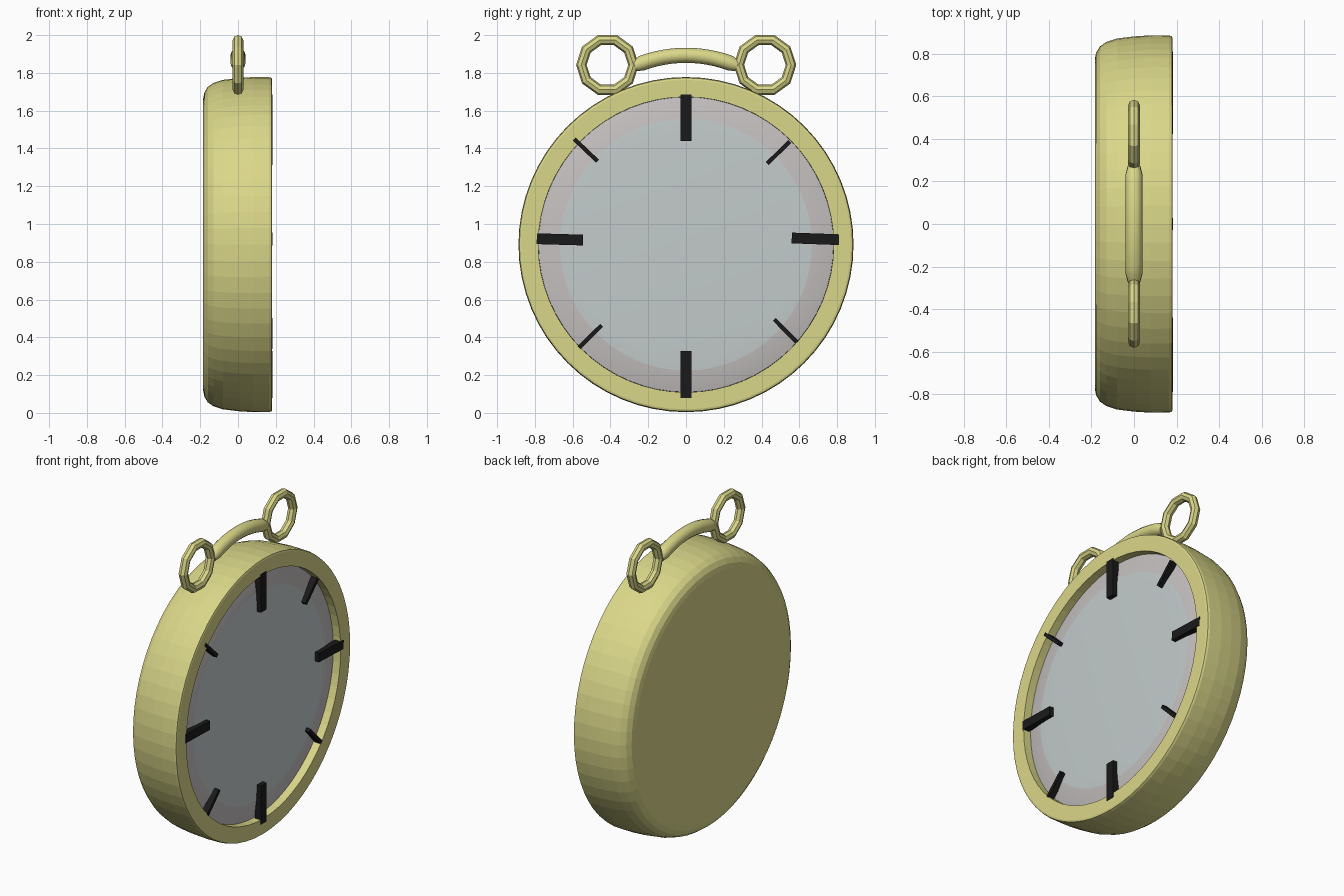
import bpy, bmesh, math
from mathutils import Matrix, Vector

if "Cube" in bpy.data.objects:
    bpy.data.objects.remove(bpy.data.objects["Cube"])

CZ = 0.891  # height of the clock's axis


def material(name, rgb):
    m = bpy.data.materials.new(name)
    m.diffuse_color = (*rgb, 1)
    m.use_nodes = True
    m.node_tree.nodes["Principled BSDF"].inputs["Base Color"].default_value = m.diffuse_color
    return m


BRASS = material("brass", (0.70, 0.68, 0.25))
RIM = material("dial_rim_grey", (0.56, 0.53, 0.53))
DIAL = material("dial_grey", (0.55, 0.60, 0.60))
BLACK = material("black", (0.01, 0.01, 0.01))


def finish(bm, name, mat, smooth=None):
    bmesh.ops.recalc_face_normals(bm, faces=bm.faces)
    me = bpy.data.meshes.new(name)
    bm.to_mesh(me)
    bm.free()
    me.materials.append(mat)
    ob = bpy.data.objects.new(name, me)
    bpy.context.collection.objects.link(ob)
    if smooth:
        bpy.ops.object.select_all(action='DESELECT')
        ob.select_set(True)
        bpy.context.view_layer.objects.active = ob
        bpy.ops.object.shade_smooth_by_angle(angle=math.radians(smooth))
    return ob


def lathe(name, profile, mat, smooth=None, steps=64):
    """Spin (x, radius) points round the clock's x axis."""
    bm = bmesh.new()
    vs = [bm.verts.new((x, 0, CZ + r)) for x, r in profile]
    es = [bm.edges.new(p) for p in zip(vs, vs[1:])]
    bmesh.ops.spin(bm, geom=vs + es, cent=(0, 0, CZ), axis=(1, 0, 0),
                   angle=2 * math.pi, steps=steps)
    bmesh.ops.remove_doubles(bm, verts=bm.verts, dist=1e-4)
    return finish(bm, name, mat, smooth)


# Case: flat back, rounded shoulder, front bezel and recessed wall
lathe("case", [(-0.184, 0), (-0.184, 0.775), (-0.178, 0.805), (-0.16, 0.835),
               (-0.13, 0.856), (-0.08, 0.872), (0, 0.882), (0.08, 0.887),
               (0.165, 0.886), (0.178, 0.882), (0.181, 0.872), (0.181, 0.782),
               (0.10, 0.782), (0.10, 0)], BRASS)

# Dial: sloped rim and flat centre
lathe("dial_rim", [(0.105, 0.782), (0.13, 0.781), (0.142, 0.73), (0.15, 0.665)], RIM, 40)
lathe("dial_centre", [(0.15, 0.667), (0.154, 0.60), (0.155, 0)], DIAL, 40)


# Hour marks: end points in (y, z) plus width
def mark(name, a, b, width):
    a, b = Vector((0, *a)), Vector((0, *b))
    d = b - a
    bm = bmesh.new()
    bmesh.ops.create_cube(bm, size=1)
    bm.transform(Matrix.Translation((a + b) / 2 + Vector((0.162, 0, 0)))
                 @ Matrix.Rotation(math.atan2(d.z, d.y), 4, 'X')
                 @ Matrix.Diagonal((0.042, d.length, width, 1)))
    finish(bm, name, BLACK)


for i, (a, b) in enumerate([((0, 1.44), (0, 1.685)), ((0.56, 0.926), (0.81, 0.917)),
                            ((0, 0.08), (0, 0.328)), ((-0.79, 0.922), (-0.545, 0.915))]):
    mark(f"quarter_mark_{i + 1}", a, b, 0.057)
for i, (a, b) in enumerate([((0.43, 1.32), (0.55, 1.437)), ((0.468, 0.495), (0.588, 0.373)),
                            ((-0.567, 0.345), (-0.447, 0.463)), ((-0.592, 1.45), (-0.468, 1.332))]):
    mark(f"small_mark_{i + 1}", a, b, 0.022)


# Ten-sided rings on top
def ring(name, y, z, major=0.138, minor=0.028, n=10, m=8):
    bm = bmesh.new()
    loops = []
    for i in range(n):
        t = 2 * math.pi * i / n
        row = []
        for j in range(m):
            p = 2 * math.pi * j / m
            r = major + minor * math.cos(p)
            row.append(bm.verts.new((minor * math.sin(p), y + r * math.cos(t), z + r * math.sin(t))))
        loops.append(row)
    for i in range(n):
        for j in range(m):
            k, l = (i + 1) % n, (j + 1) % m
            bm.faces.new((loops[i][j], loops[k][j], loops[k][l], loops[i][l]))
    finish(bm, name, BRASS)


ring("left_ring", -0.416, 1.842)
ring("right_ring", 0.418, 1.842)

# Arched handle between the rings, narrowing at both ends
bm = bmesh.new()
R, N, M = 0.68, 14, 12
rows = []
for i in range(N + 1):
    t = (i / N * 2 - 1) * 0.41
    r = 0.03 if i in (0, N) else 0.04
    y, z = math.sin(t), math.cos(t)
    rows.append([bm.verts.new((r * math.sin(2 * math.pi * j / M),
                               y * (R + r * math.cos(2 * math.pi * j / M)),
                               1.893 - R + z * (R + r * math.cos(2 * math.pi * j / M))))
                 for j in range(M)])
for a, b in zip(rows, rows[1:]):
    for j in range(M):
        bm.faces.new((a[j], a[(j + 1) % M], b[(j + 1) % M], b[j]))
bm.faces.new(rows[0])
bm.faces.new(rows[-1])
finish(bm, "handle", BRASS, 40)
